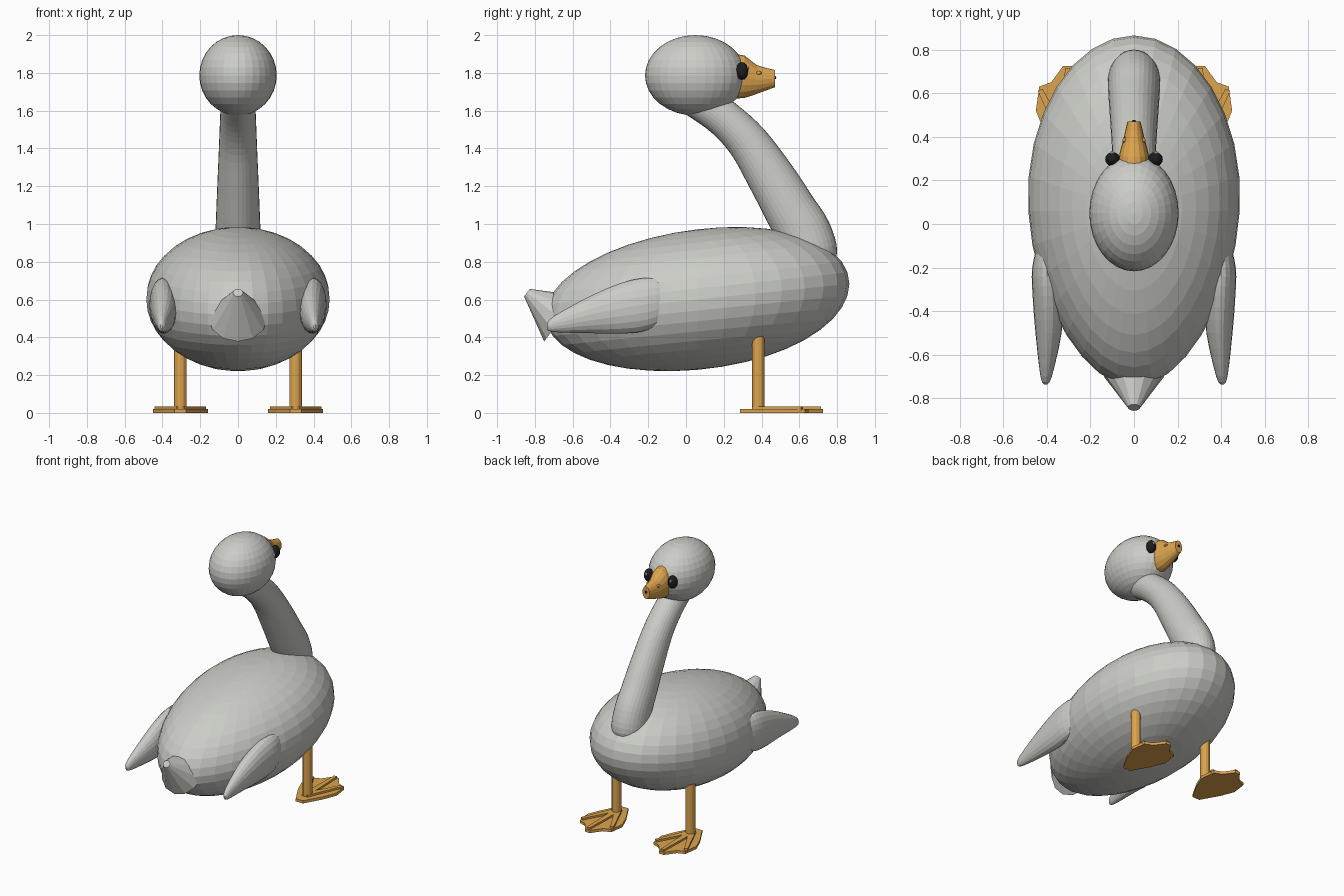
import bpy, bmesh, math
from mathutils import Vector, Matrix

if "Cube" in bpy.data.objects:
    bpy.data.objects.remove(bpy.data.objects["Cube"])


def material(name, rgb):
    m = bpy.data.materials.new(name)
    m.diffuse_color = (*rgb, 1)
    m.use_nodes = True
    m.node_tree.nodes["Principled BSDF"].inputs["Base Color"].default_value = m.diffuse_color
    return m


FEATHER = material("feather_grey", (0.60, 0.61, 0.57))
ORANGE = material("beak_orange", (0.72, 0.37, 0.075))
BLACK = material("eye_black", (0.012, 0.012, 0.014))
GLINT = material("eye_glint", (0.6, 0.6, 0.6))


def finish(name, bm, mat):
    bmesh.ops.recalc_face_normals(bm, faces=bm.faces)
    me = bpy.data.meshes.new(name)
    bm.to_mesh(me)
    bm.free()
    me.materials.append(mat)
    ob = bpy.data.objects.new(name, me)
    bpy.context.collection.objects.link(ob)
    return ob


def ellipsoid(name, centre, radii, mat, seg=32, rings=16, shape=None):
    bm = bmesh.new()
    bmesh.ops.create_uvsphere(bm, u_segments=seg, v_segments=rings, radius=1)
    for v in bm.verts:
        if shape:
            v.co = shape(v.co)
        else:
            v.co = Vector(centre) + Vector([a * b for a, b in zip(v.co, radii)])
    return finish(name, bm, mat)


def smooth(points, steps):
    """Catmull-Rom resampling of a list of equal-length tuples."""
    out = []
    p = [points[0]] + points + [points[-1]]
    for i in range(1, len(p) - 2):
        for k in range(steps):
            t = k / steps
            out.append(tuple(
                0.5 * (2 * b + (c - a) * t + (2 * a - 5 * b + 4 * c - d) * t * t
                       + (3 * b - a - 3 * c + d) * t ** 3)
                for a, b, c, d in zip(*p[i - 1:i + 3])))
    return out + [points[-1]]


def loft(name, sections, mat, seg=16, steps=1, upright=False):
    """Elliptical rings (x, y, z, half width, half height) joined into a tube."""
    secs = smooth(sections, steps)
    bm = bmesh.new()
    rings = []
    for i, (x, y, z, w, h) in enumerate(secs):
        a, b = secs[max(i - 1, 0)], secs[min(i + 1, len(secs) - 1)]
        t = Vector((0, b[1] - a[1], b[2] - a[2])).normalized()
        n = Vector((0, 0, 1)) if upright else Vector((0, -t.z, t.y))
        rings.append([bm.verts.new(
            Vector((x, y, z)) + Vector((w * math.cos(q), 0, 0)) + n * h * math.sin(q))
            for q in (2 * math.pi * k / seg for k in range(seg))])
    for r0, r1 in zip(rings, rings[1:]):
        for k in range(seg):
            j = (k + 1) % seg
            bm.faces.new((r0[k], r0[j], r1[j], r1[k]))
    bm.faces.new(rings[0])
    bm.faces.new(rings[-1])
    return finish(name, bm, mat)


def plate(name, outline, z0, z1, mat):
    bm = bmesh.new()
    f = bm.faces.new([bm.verts.new((x, y, z0)) for x, y in outline])
    ext = bmesh.ops.extrude_face_region(bm, geom=[f])
    for v in ext["geom"]:
        if isinstance(v, bmesh.types.BMVert):
            v.co.z = z1
    return finish(name, bm, mat)


# Body: egg with a raised, fuller chest and a slimmer rear
def egg(c):
    u = c.y
    return Vector((c.x * (0.485 + 0.045 * u - 0.03 * u * u),
                   0.06 + 0.805 * u,
                   0.60 + 0.083 * u + c.z * (0.372 + 0.012 * u + 0.008 * u * u)))


ellipsoid("body", None, None, FEATHER, 32, 20, egg)

# Head and neck
ellipsoid("head", (0, 0.05, 1.787), (0.205, 0.267, 0.213), FEATHER)
loft("neck", [(0, 0.06, 1.66, 0.09, 0.10), (0, 0.20, 1.56, 0.095, 0.10),
              (0, 0.33, 1.43, 0.10, 0.11), (0, 0.455, 1.24, 0.108, 0.127),
              (0, 0.555, 1.07, 0.115, 0.138), (0, 0.625, 0.95, 0.119, 0.145),
              (0, 0.66, 0.83, 0.117, 0.142), (0, 0.66, 0.76, 0.08, 0.09)],
     FEATHER, 32, 4)

# Tail: blunt cone
loft("tail", [(0, -0.66, 0.50, 0.155, 0.152), (0, -0.842, 0.636, 0.027, 0.025)],
     FEATHER, 12)

# Beak with nostril bumps and a dark tip
loft("beak", [(0, 0.26, 1.78, 0.075, 0.115), (0, 0.31, 1.78, 0.070, 0.112),
              (0, 0.375, 1.765, 0.053, 0.076), (0, 0.47, 1.77, 0.030, 0.046)],
     ORANGE, 16, 2, True)
ellipsoid("beak_tip_mark", (0, 0.471, 1.775), (0.009, 0.007, 0.009), BLACK, 8, 6)

for s, side in ((1, "right"), (-1, "left")):
    # Eyes
    ellipsoid("eye_" + side, (s * 0.098, 0.297, 1.81), (0.034, 0.033, 0.047),
              BLACK, 16, 10)
    ellipsoid("eye_glint_" + side, (s * 0.101, 0.323, 1.825), (0.010, 0.012, 0.012),
              GLINT, 8, 6)
    ellipsoid("nostril_" + side, (s * 0.043, 0.385, 1.80), (0.010, 0.016, 0.010),
              ORANGE, 8, 6)

    # Folded wings sweeping back
    loft("wing_" + side,
         [(s * 0.405, -0.737, 0.458, 0.006, 0.012), (s * 0.403, -0.70, 0.470, 0.026, 0.042),
          (s * 0.392, -0.50, 0.522, 0.060, 0.100), (s * 0.395, -0.33, 0.556, 0.070, 0.136),
          (s * 0.400, -0.20, 0.577, 0.067, 0.138), (s * 0.390, -0.08, 0.60, 0.045, 0.10),
          (s * 0.370, 0.0, 0.62, 0.015, 0.03)],
         FEATHER, 20, 3, True)

    # Legs
    x = s * 0.305
    bm = bmesh.new()
    bmesh.ops.create_cone(bm, cap_ends=True, segments=12, radius1=0.033, radius2=0.033,
                          depth=0.44, matrix=Matrix.Translation((x, 0.383, 0.23)))
    finish("leg_" + side, bm, ORANGE)

    # Webbed feet with raised toes
    web = [(-0.03, 0.287), (0.03, 0.287), (0.105, 0.42), (0.145, 0.52), (0.13, 0.63),
           (0.075, 0.65), (0.02, 0.725), (-0.02, 0.725), (-0.075, 0.65),
           (-0.13, 0.63), (-0.145, 0.52), (-0.105, 0.42)]
    plate("foot_web_" + side, [(x + a, b) for a, b in web], 0.0, 0.02, ORANGE)
    for n, (tx, ty) in enumerate(((-0.125, 0.615), (0, 0.715), (0.125, 0.615))):
        d = Vector((tx, ty - 0.36)).normalized()
        px, py = -d.y, d.x
        w0, w1 = 0.024, 0.012
        toe = [(x + px * w0, 0.36 + py * w0), (x - px * w0, 0.36 - py * w0),
               (x + tx - px * w1, ty - py * w1), (x + tx + px * w1, ty + py * w1)]
        plate(f"toe_{side}_{n}", toe, 0.012, 0.034, ORANGE)
